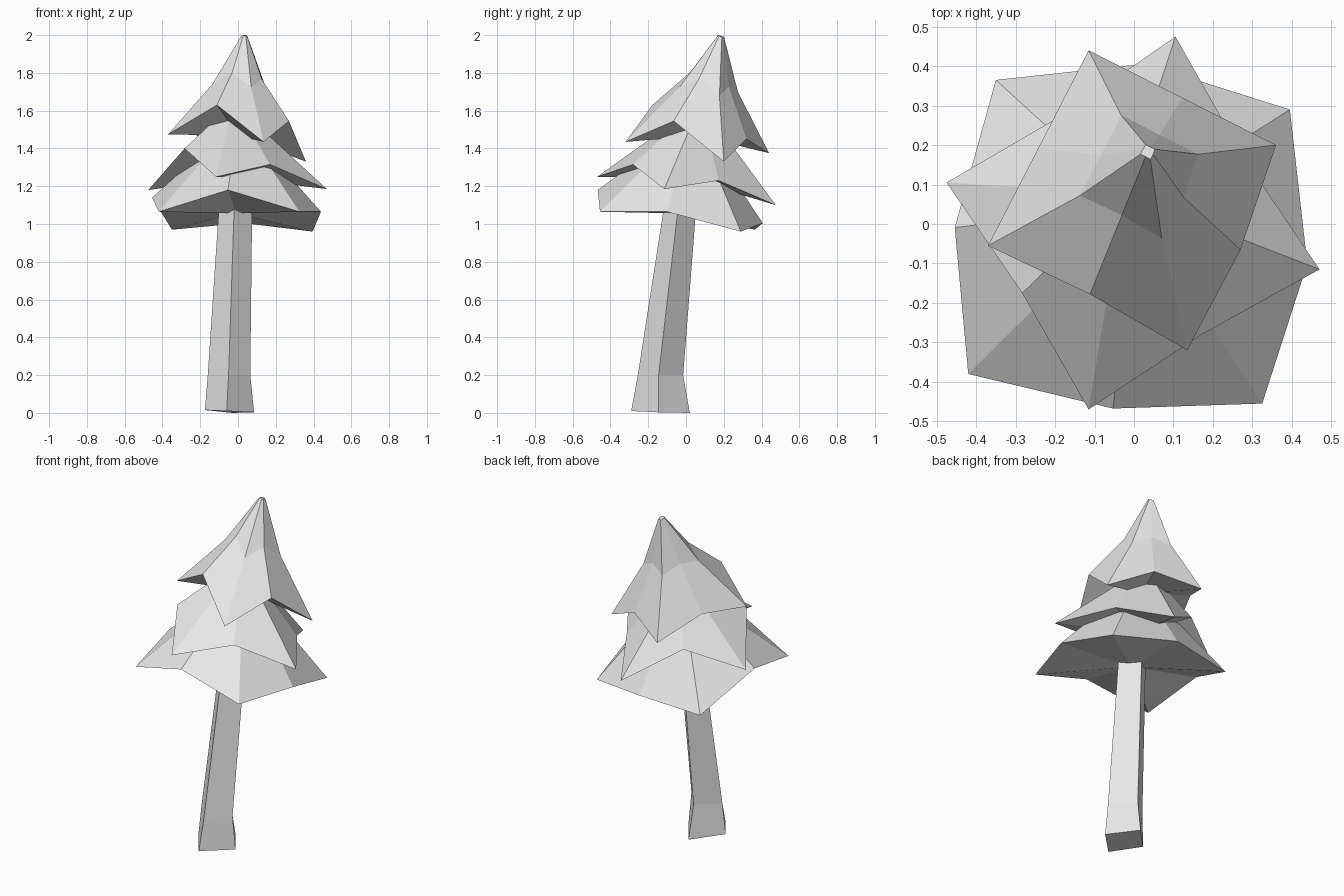
import bpy
import bmesh
from mathutils import Vector

cube = bpy.data.objects.get("Cube")
if cube:
    bpy.data.objects.remove(cube, do_unlink=True)

grey = bpy.data.materials.new("plain_grey")
grey.use_nodes = True
grey.diffuse_color = (0.8, 0.8, 0.8, 1)
grey.node_tree.nodes["Principled BSDF"].inputs["Base Color"].default_value = (0.8, 0.8, 0.8, 1)


def loft(name, loops, fan_bottom=False):
    """Join matching loops with flat faces and close both ends."""
    bm = bmesh.new()
    rings = [[bm.verts.new(p) for p in loop] for loop in loops]
    count = len(rings[0])
    for low, high in zip(rings, rings[1:]):
        for i in range(count):
            j = (i + 1) % count
            bm.faces.new((low[i], low[j], high[j], high[i]))
    bm.faces.new(rings[-1])
    if fan_bottom:
        middle = bm.verts.new(sum((v.co for v in rings[0]), Vector()) / count)
        for i in range(count):
            bm.faces.new((rings[0][(i + 1) % count], rings[0][i], middle))
    else:
        bm.faces.new(rings[0][::-1])
    bmesh.ops.recalc_face_normals(bm, faces=bm.faces)
    mesh = bpy.data.meshes.new(name)
    bm.to_mesh(mesh)
    bm.free()
    mesh.materials.append(grey)
    obj = bpy.data.objects.new(name, mesh)
    bpy.context.collection.objects.link(obj)
    return obj


def foliage_tier(name, tips, notches, upper):
    """Drooping tips with raised notches between, shrunk towards the upper loops."""
    tips = [Vector(t) for t in tips]
    rim = []
    for i, (push, z) in enumerate(notches):
        middle = (tips[i] + tips[(i + 1) % len(tips)]) / 2 * push
        rim += [tips[i], Vector((middle.x, middle.y, z))]
    centre = sum(tips, Vector()) / len(tips)
    loops = [rim]
    for target, scale in upper:
        loops.append([Vector(target) + (p - centre) * scale for p in rim])
    loft(name, loops, fan_bottom=True)


# Leaning square trunk with a flared foot
loft("trunk", [
    [(-0.06, -0.29, 0.01), (0.085, -0.145, 0.003), (-0.03, 0.02, 0), (-0.175, -0.13, 0.015)],
    [(-0.05, -0.255, 0.2), (0.065, -0.145, 0.2), (-0.04, -0.015, 0.2), (-0.16, -0.12, 0.2)],
    [(-0.02, -0.115, 1.1), (0.075, -0.04, 1.1), (-0.01, 0.055, 1.1), (-0.1, -0.02, 1.1)],
])

# Three star-shaped foliage tiers
foliage_tier(
    "lower_foliage",
    [(-0.42, -0.38, 1.065), (0.325, -0.455, 1.065), (0.395, 0.29, 0.96), (-0.35, 0.365, 0.97)],
    [(1.12, 1.18), (1.22, 1.065), (1.24, 1.005), (1.18, 1.14)],
    [((0, 0.02, 1.42), 0.25)])
foliage_tier(
    "middle_foliage",
    [(-0.475, 0.105, 1.18), (-0.115, -0.47, 1.25), (0.47, -0.115, 1.185), (0.105, 0.475, 1.1)],
    [(0.96, 1.4), (0.96, 1.315), (0.96, 1.23), (0.96, 1.29)],
    [((-0.02, 0.06, 1.54), 0.22)])
foliage_tier(
    "top_foliage",
    [(-0.37, -0.055, 1.475), (0.135, -0.32, 1.435), (0.36, 0.2, 1.33), (-0.115, 0.44, 1.375)],
    [(0.95, 1.63), (1.09, 1.545), (1, 1.45), (1, 1.49)],
    [((0.016, 0.122, 1.71), 0.41), ((0.035, 0.183, 1.99), 0.05)])
